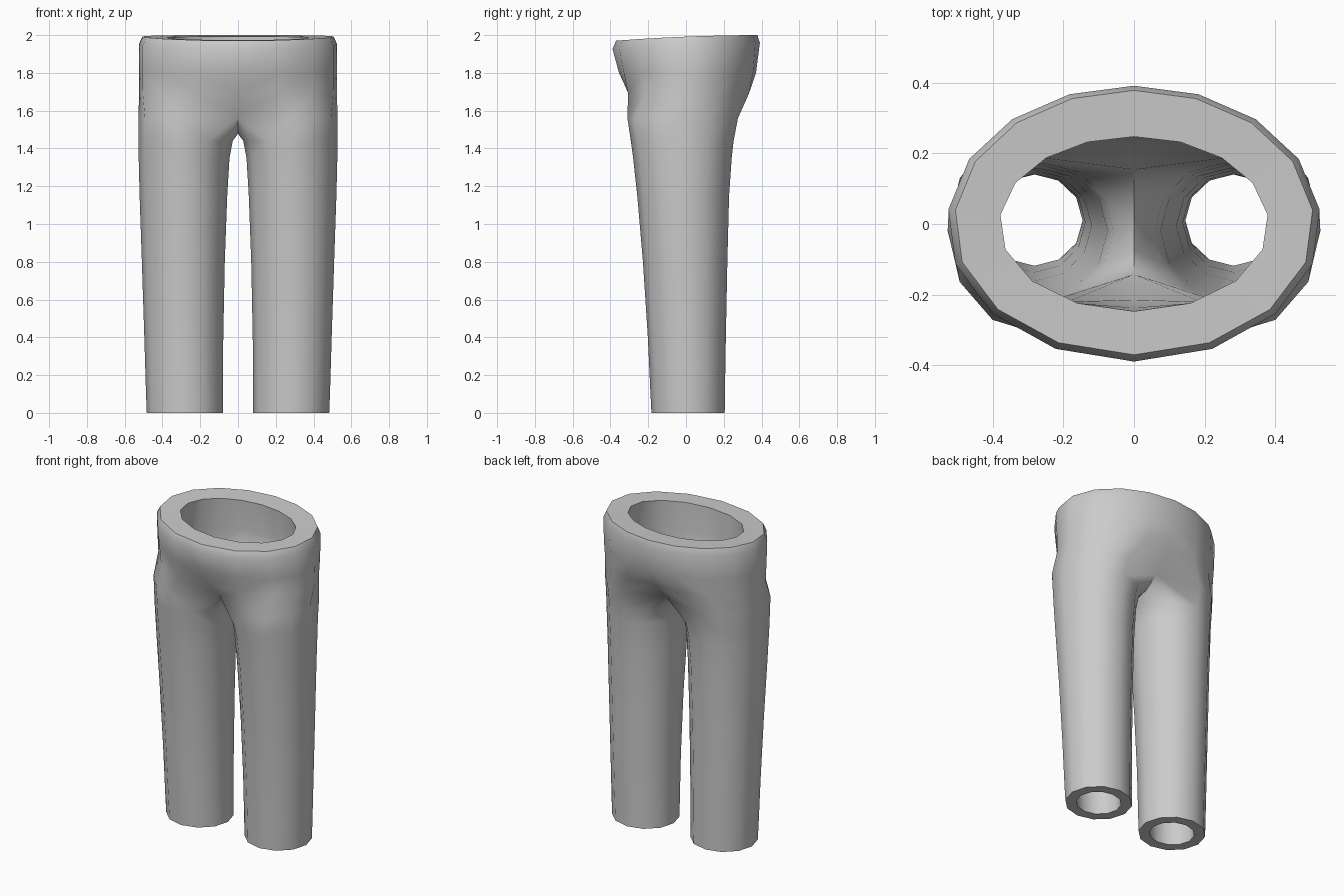
import bpy, bmesh
from math import sin, cos, pi, radians

if "Cube" in bpy.data.objects:
    bpy.data.objects.remove(bpy.data.objects["Cube"])

# leg profile: z, inner x, outer x, front y, back y, wall, wall on crotch side
LEG = [(0.0, .080, .483, -.183, .205, .065, .065),
       (0.10, .080, .487, -.188, .206, .065, .065),
       (0.40, .078, .496, -.202, .211, .065, .06),
       (0.80, .070, .509, -.228, .219, .067, .05),
       (1.15, .057, .521, -.258, .228, .07, .035),
       (1.35, .045, .526, -.280, .242, .075, .03),
       (1.44, .028, .527, -.292, .252, .08, .03)]
# hip rings: z, half width, front y, back y, wall, pinch at centre line
HIP = [(1.69, .527, -.338, .355, .10, .90),
       (1.80, .528, -.362, .378, .12, .98)]
# crotch seam (y, z), from back to front on x = 0
SEAM = [(.205, 1.57), (.11, 1.505), (0, 1.478), (-.10, 1.505), (-.19, 1.57)]


def leg_ring(z, x0, x1, y0, y1):
    """Closed 12-sided ring starting at the front crotch side."""
    cx, cy, rx, ry = (x0 + x1) / 2, (y0 + y1) / 2, (x1 - x0) / 2, (y1 - y0) / 2
    angles = [radians(-120 + 30 * k) for k in range(12)]
    return [(cx + rx * cos(a), cy + ry * sin(a), z) for a in angles]


def hip_ring(z, w, y0, y1, pinch=1):
    """Half ellipse of 9 points, from front centre to back centre."""
    ring = []
    for k in range(9):
        a = radians(22.5 * k + 6 * sin(pi * k / 8))
        y = -cos(a) * (-y0 if cos(a) > 0 else y1)
        if k in (0, 8):
            y *= pinch
        ring.append((w * sin(a) if 0 < k < 8 else 0, y, z))
    return ring


def rim_ring(w, y0, y1, drop):
    return [(x, y, 1.992 + .04 * y - .05 * y * y - drop)
            for x, y, _ in hip_ring(0, w, y0, y1)]


def crotch_ring(inner):
    t = .09 if inner else 0
    ring = leg_ring(1.56, .02 + t / 3, .527 - t, -.31 + t, .275 - t)
    seam = [(0, y * (.75 if inner else 1), z + (.05 if inner else 0)) for y, z in SEAM]
    ring[8:12] = seam[:4]
    ring[0] = seam[4]
    return ring


def shell(inner):
    """All rings of one wall, from hem to waist."""
    s = 1 if inner else 0
    rings = [leg_ring(z, a + s * ti, b - s * t, c + s * t, d - s * t)
             for z, a, b, c, d, t, ti in LEG]
    rings.append(crotch_ring(inner))
    rings += [hip_ring(z, w - s * t, f + s * t, b - s * t, p)
              for z, w, f, b, t, p in HIP]
    if inner:
        rings.append(rim_ring(.38, -.247, .247, .006))
    else:
        rings.append(rim_ring(.528, -.389, .391, .042))
        rings.append(rim_ring(.508, -.370, .378, 0))
    return rings


bm = bmesh.new()


def bridge(a, b):
    n = min(len(a), len(b))
    for k in range(n if n == 12 else n - 1):
        j = (k + 1) % n
        bm.faces.new((a[k], a[j], b[j], b[k]))


# outer and inner walls, joined at the hem and the waist rim
walls = [[[bm.verts.new(p) for p in r] for r in shell(i)] for i in (False, True)]
for wall in walls:
    for a, b in zip(wall, wall[1:]):
        bridge(a, b)
bridge(walls[0][0], walls[1][0])
bridge(walls[0][-1], walls[1][-1])

# mirror to the other leg and weld along the centre line
bmesh.ops.mirror(bm, geom=bm.verts[:] + bm.edges[:] + bm.faces[:], axis='X', merge_dist=-1)
bmesh.ops.remove_doubles(bm, verts=bm.verts[:], dist=.0005)
bmesh.ops.recalc_face_normals(bm, faces=bm.faces[:])

mesh = bpy.data.meshes.new("trousers")
bm.to_mesh(mesh)
bm.free()
obj = bpy.data.objects.new("trousers", mesh)
bpy.context.collection.objects.link(obj)
bpy.context.view_layer.objects.active = obj
obj.select_set(True)
bpy.ops.object.shade_smooth_by_angle(angle=radians(50))
